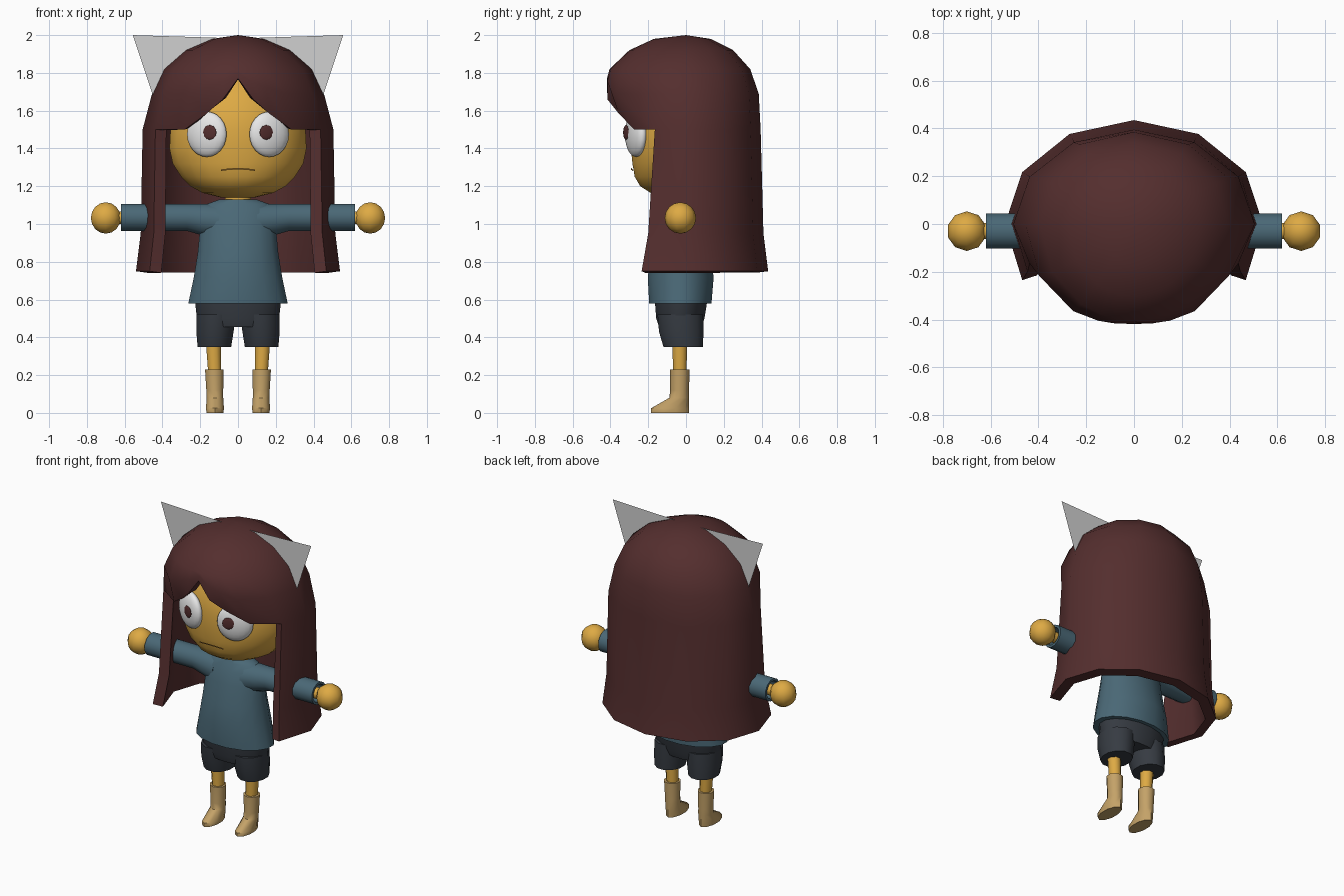
import bpy, bmesh
from math import sin, cos, pi, radians
from mathutils import Vector, Matrix

if "Cube" in bpy.data.objects:
    bpy.data.objects.remove(bpy.data.objects["Cube"])


def material(name, rgb):
    """Flat colour given as 0-255 display values, stored linear."""
    lin = [((c / 255 + 0.055) / 1.055) ** 2.4 for c in rgb] + [1]
    m = bpy.data.materials.new(name)
    m.use_nodes = True
    m.diffuse_color = lin
    m.node_tree.nodes["Principled BSDF"].inputs["Base Color"].default_value = lin
    return m


SKIN = material("golden skin", (222, 170, 68))
HAIR = material("dark maroon", (84, 46, 46))
SHIRT = material("teal cloth", (74, 104, 118))
SHORTS = material("charcoal cloth", (54, 59, 66))
BOOTS = material("tan leather", (196, 162, 104))
WHITE = material("eye white", (240, 240, 240))
GREY = material("light grey", (208, 208, 208))
LIP = material("lip brown", (150, 108, 44))


def finish(name, bm, mat, thickness=0, angle=50):
    mesh = bpy.data.meshes.new(name)
    bm.to_mesh(mesh)
    bm.free()
    mesh.materials.append(mat)
    ob = bpy.data.objects.new(name, mesh)
    bpy.context.collection.objects.link(ob)
    bpy.ops.object.select_all(action='DESELECT')
    ob.select_set(True)
    bpy.context.view_layer.objects.active = ob
    if thickness:
        mod = ob.modifiers.new("thickness", 'SOLIDIFY')
        mod.thickness = thickness
        mod.offset = -1
        bpy.ops.object.modifier_apply(modifier=mod.name)
    bpy.ops.object.shade_smooth_by_angle(angle=radians(angle))
    return ob


def loft(name, mat, rings, n=12, axis='z', side=1):
    """Skin elliptical rings (position, centre a, centre b, radius a, radius b)."""
    bm = bmesh.new()
    loops = []
    for p, ca, cb, ra, rb in rings:
        loop = []
        for i in range(n):
            t = 2 * pi * (i + 0.5) / n
            a, b = ca + ra * cos(t), cb + rb * sin(t)
            co = (side * a, b, p) if axis == 'z' else (side * p, a, b)
            loop.append(bm.verts.new(co))
        loops.append(loop)
    for lo, hi in zip(loops, loops[1:]):
        for i in range(n):
            j = (i + 1) % n
            bm.faces.new((lo[i], lo[j], hi[j], hi[i]))
    bm.faces.new(loops[0])
    bm.faces.new(loops[-1])
    bmesh.ops.recalc_face_normals(bm, faces=bm.faces)
    return finish(name, bm, mat)


def ball(name, mat, centre, radii, turn=0, seg=16, rows=10):
    bm = bmesh.new()
    bmesh.ops.create_uvsphere(bm, u_segments=seg, v_segments=rows, radius=1)
    bm.transform(Matrix.Translation(centre) @ Matrix.Rotation(turn, 4, 'Z')
                 @ Matrix.Diagonal((*radii, 1)))
    return finish(name, bm, mat)


# Hair: dome, parted fringe and a long curtain open at the front
PROFILE = [  # height, half width, back depth, front depth
    (1.98, .14, .13, .17), (1.92, .28, .25, .30), (1.82, .395, .34, .405),
    (1.69, .455, .385, .44), (1.5, .505, .395, .33), (.95, .515, .41, .40),
    (.75, .54, .435, .47)]


def hair_point(z, deg):
    for up, low in zip(PROFILE, PROFILE[1:]):
        if z >= low[0]:
            break
    f = (z - up[0]) / (low[0] - up[0])
    rx, back, front = [u + (l - u) * f for u, l in zip(up[1:], low[1:])]
    s = sin(radians(deg))
    return Vector((rx * cos(radians(deg)), s * (back if s > 0 else front), z))


half = [-90, -80, -70, -56, -30, 0, 30, 60]
angles = half + [90] + [180 - a for a in reversed(half[1:])]
fringe_end = {-90: 1.77, -80: 1.66, -70: 1.585}
bm = bmesh.new()
crown = bm.verts.new((0, 0, 2))
grid = []
for k, row in enumerate(PROFILE):
    ring = []
    for a in angles:
        key = a if a <= 90 else 180 - a
        z = row[0]
        if 3 <= k <= 4:
            end = fringe_end.get(key, 1.5)
            z = 1.82 + (z - 1.82) * (1.82 - end) / .32
        # the opening below the fringe has no hair
        ring.append(bm.verts.new(hair_point(z, a)) if k <= 4 or key >= -30 else None)
    grid.append(ring)
count = len(angles)
for i in range(count):
    j = (i + 1) % count
    bm.faces.new((crown, grid[0][i], grid[0][j]))
    for up, low in zip(grid, grid[1:]):
        if low[i] and low[j]:
            bm.faces.new((up[i], low[i], low[j], up[j]))
finish("hair", bm, HAIR, thickness=.065)

# Head and neck
loft("head", SKIN, [
    (1.14, 0, 0, .09, .08), (1.165, 0, 0, .19, .19), (1.2, 0, 0, .255, .245),
    (1.25, 0, 0, .305, .275), (1.32, 0, 0, .35, .287), (1.4, 0, 0, .367, .295),
    (1.5, 0, 0, .362, .297), (1.65, 0, 0, .32, .275), (1.77, 0, 0, .22, .19),
    (1.84, 0, 0, .08, .07)], n=20)
loft("neck", SKIN, [(1.05, 0, -.03, .07, .055), (1.2, 0, -.03, .07, .055)])

# Mouth: thin line following the face
bm = bmesh.new()
pairs = []
for i in range(9):
    x = -.09 + .18 * i / 8
    z = 1.292 - .9 * x * x
    y = -.287 * (1 - (x / .34) ** 2) ** .5
    pairs.append([bm.verts.new((x, y - .004, z + d)) for d in (-.004, .004)])
for p, q in zip(pairs, pairs[1:]):
    bm.faces.new((p[0], q[0], q[1], p[1]))
finish("mouth", bm, LIP)

# Shirt body
loft("shirt", SHIRT, [
    (.58, 0, -.03, .268, .168), (.72, 0, -.028, .238, .178), (.85, 0, -.03, .217, .155),
    (.98, 0, -.03, .205, .125), (1.06, 0, -.03, .2, .1), (1.105, 0, -.03, .17, .075),
    (1.13, 0, -.03, .1, .065)], n=16)

# Shorts
loft("shorts_hips", SHORTS, [
    (.455, 0, -.03, .2, .115), (.5, 0, -.03, .222, .13), (.62, 0, -.025, .235, .145)], n=16)

for side, label in ((1, "left"), (-1, "right")):
    # Sleeve with a hollow cuff, wrist and hand
    loft(label + "_sleeve", SHIRT, [
        (.1, -.03, 1.01, .1, .1), (.2, -.03, 1.025, .085, .085),
        (.27, -.03, 1.035, .076, .074), (.62, -.03, 1.035, .076, .074),
        (.62, -.03, 1.035, .06, .058), (.55, -.03, 1.035, .06, .058)],
        axis='x', side=side)
    loft(label + "_wrist", SKIN, [(.54, -.03, 1.033, .036, .036),
                                  (.67, -.03, 1.033, .036, .036)], n=8, axis='x', side=side)
    ball(label + "_hand", SKIN, (.7 * side, -.03, 1.032), (.083, .083, .083), seg=10, rows=8)

    # Short leg, bare leg and boot
    loft(label + "_shorts_leg", SHORTS, [
        (.35, .125, -.015, .092, .108), (.43, .122, -.025, .102, .122),
        (.52, .115, -.03, .108, .125)], side=side)
    loft(label + "_leg", SKIN, [(.18, .122, -.033, .036, .038),
                                (.42, .132, -.033, .045, .043)], n=8, side=side)
    loft(label + "_boot", BOOTS, [
        (0, .122, -.084, .047, .1), (.025, .122, -.084, .05, .1),
        (.08, .122, -.036, .046, .052), (.12, .123, -.034, .047, .05),
        (.23, .125, -.033, .052, .052)], n=10, side=side)

    # Eye and pupil, turned to follow the face
    turn = radians(22) * side
    eye = Vector((.165 * side, -.265, 1.475))
    ball(label + "_eye", WHITE, eye, (.113, .045, .12), turn, seg=20, rows=12)
    spot = Matrix.Rotation(turn, 3, 'Z') @ Vector((-.034 * side, -.043, .01))
    ball(label + "_pupil", HAIR, eye + spot, (.039, .006, .039), turn, seg=14, rows=6)

    # Flat pointed ear
    bm = bmesh.new()
    bm.faces.new([bm.verts.new((x * side, -.02, z))
                  for x, z in ((.08, 1.985), (.45, 1.68), (.557, 2))])
    finish(label + "_ear", bm, GREY)
